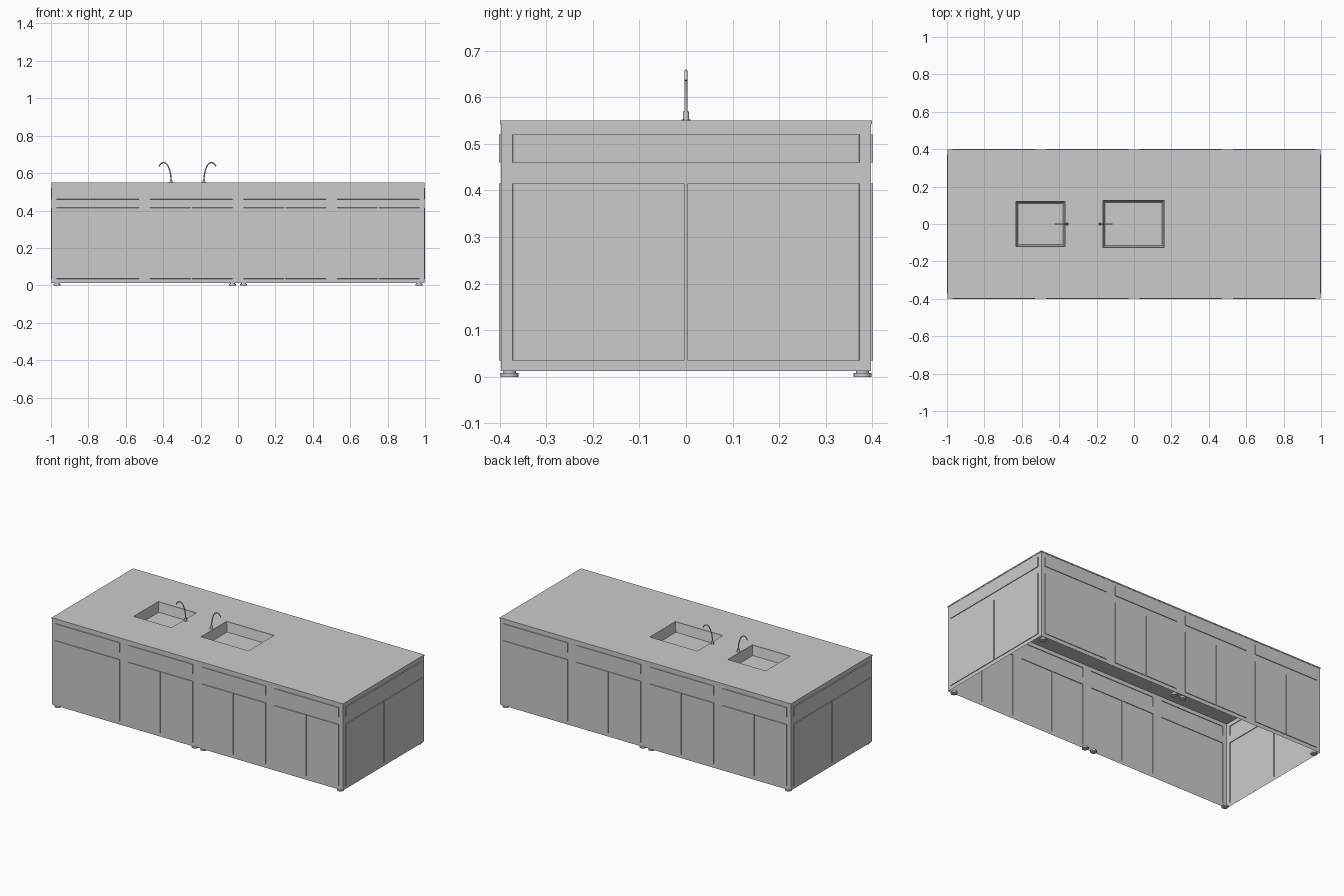
import bpy, bmesh, math
from mathutils import Matrix, Vector

if "Cube" in bpy.data.objects:
    bpy.data.objects.remove(bpy.data.objects["Cube"])

HX, HY = 0.996, 0.397           # half size of the cabinet shell
Z0, ZT, TOP = 0.012, 0.543, 0.55
BUMP = 0.004                    # how far the door fronts stand proud
DOOR_Z, DRAWER_Z = (0.035, 0.415), (0.46, 0.52)


def finish(name, bm):
    me = bpy.data.meshes.new(name)
    bm.to_mesh(me)
    bm.free()
    ob = bpy.data.objects.new(name, me)
    bpy.context.collection.objects.link(ob)
    return ob


def smooth(ob):
    bpy.ops.object.select_all(action='DESELECT')
    ob.select_set(True)
    bpy.context.view_layer.objects.active = ob
    bpy.ops.object.shade_smooth_by_angle()


# Thin wall whose drawer and door fronts are pushed outwards
def wall(name, half, dist, angle, units):
    panels = []
    for a, b, doors in units:
        panels.append((a, b, *DRAWER_Z))
        if doors == 1:
            panels.append((a, b, *DOOR_Z))
        else:
            m = (a + b) / 2
            panels += [(a, m - 0.003, *DOOR_Z), (m + 0.003, b, *DOOR_Z)]
    us = sorted({-half, half} | {round(u, 4) for p in panels for u in p[:2]})
    zs = sorted({Z0, ZT} | {z for p in panels for z in p[2:]})
    bm = bmesh.new()
    grid = [[bm.verts.new((u, -dist, z)) for u in us] for z in zs]
    fronts = []
    for j in range(len(zs) - 1):
        for i in range(len(us) - 1):
            f = bm.faces.new((grid[j][i], grid[j][i + 1], grid[j + 1][i + 1], grid[j + 1][i]))
            u, z = (us[i] + us[i + 1]) / 2, (zs[j] + zs[j + 1]) / 2
            if any(p[0] < u < p[1] and p[2] < z < p[3] for p in panels):
                fronts.append(f)
    bm.normal_update()
    bmesh.ops.inset_region(bm, faces=fronts, thickness=0.0004, depth=BUMP, use_even_offset=True)
    bm.transform(Matrix.Rotation(math.radians(angle), 4, 'Z'))
    return finish(name, bm)


long_units = [(-0.97, -0.53, 1), (-0.47, -0.03, 2), (0.03, 0.47, 2), (0.53, 0.97, 2)]
end_units = [(-0.372, 0.372, 2)]
wall("front_cabinets", HX, HY, 0, long_units)
wall("back_cabinets", HX, HY, 180, long_units)
wall("right_cabinets", HY, HX, 90, end_units)
wall("left_cabinets", HY, HX, -90, end_units)


# Box between two corners
def box(name, lo, hi):
    bm = bmesh.new()
    lo, hi = Vector(lo), Vector(hi)
    bmesh.ops.create_cube(bm, size=1, matrix=Matrix.Translation((lo + hi) / 2)
                          @ Matrix.Diagonal((*(hi - lo), 1)))
    return finish(name, bm)


# Worktop with sink openings
top = box("worktop", (-0.998, -0.399, ZT), (0.998, 0.399, TOP))
sinks = {"small_sink": (-0.63, -0.37, 0.12), "large_sink": (-0.165, 0.16, 0.125)}
for name, (x0, x1, y) in sinks.items():
    cut = box(name + "_cutter", (x0, -y, 0.5), (x1, y, 0.6))
    cut.hide_render = True
    cut.hide_set(True)
    mod = top.modifiers.new(name, 'BOOLEAN')
    mod.object, mod.operation, mod.solver = cut, 'DIFFERENCE', 'EXACT'

    # Tapered basin, open at the top
    bm = bmesh.new()
    rings = []
    for inset, z in ((0, ZT), (0.01, 0.49)):
        a, b, c = x0 + inset, x1 - inset, y - inset
        rings.append([bm.verts.new(p) for p in ((a, -c, z), (b, -c, z), (b, c, z), (a, c, z))])
    for i in range(4):
        j = (i + 1) % 4
        bm.faces.new((rings[0][j], rings[0][i], rings[1][i], rings[1][j]))
    bm.faces.new(rings[1])
    finish(name, bm)

bpy.context.view_layer.update()
deps = bpy.context.evaluated_depsgraph_get()
me = bpy.data.meshes.new_from_object(top.evaluated_get(deps))
top.modifiers.clear()
top.data = me
for name in sinks:
    bpy.data.objects.remove(bpy.data.objects[name + "_cutter"])


# Stack of round sections (radius bottom, radius top, z bottom, z top)
def turned(name, x, y, parts, sides):
    bm = bmesh.new()
    for r1, r2, za, zb in parts:
        bmesh.ops.create_cone(bm, cap_ends=True, segments=sides, radius1=r1, radius2=r2,
                              depth=zb - za, matrix=Matrix.Translation((x, y, (za + zb) / 2)))
    smooth(finish(name, bm))


# Feet
for x in (-0.968, -0.03, 0.03, 0.968):
    for y in (-0.379, 0.379):
        turned("foot", x, y, [(0.019, 0.019, 0, 0.008), (0.014, 0.014, 0.008, 0.014)], 16)

# Taps: base plus curved spout
for name, x, s in (("small_tap", -0.358, -1), ("large_tap", -0.182, 1)):
    turned(name + "_base", x, 0, [(0.010, 0.010, 0.55, 0.552), (0.007, 0.006, 0.552, 0.569)], 20)
    cu = bpy.data.curves.new(name + "_spout", 'CURVE')
    cu.dimensions = '3D'
    cu.bevel_depth, cu.bevel_resolution, cu.use_fill_caps = 0.0032, 2, True
    cu.resolution_u = 6
    path = [(0, 0.565), (0.001, 0.59), (0.008, 0.622), (0.022, 0.652), (0.042, 0.659),
            (0.056, 0.652), (0.064, 0.636)]
    sp = cu.splines.new('NURBS')
    sp.points.add(len(path) - 1)
    for p, (d, z) in zip(sp.points, path):
        p.co = (x + s * d, 0, z, 1)
    sp.order_u, sp.use_endpoint_u = 4, True
    bpy.context.collection.objects.link(bpy.data.objects.new(name + "_spout", cu))
